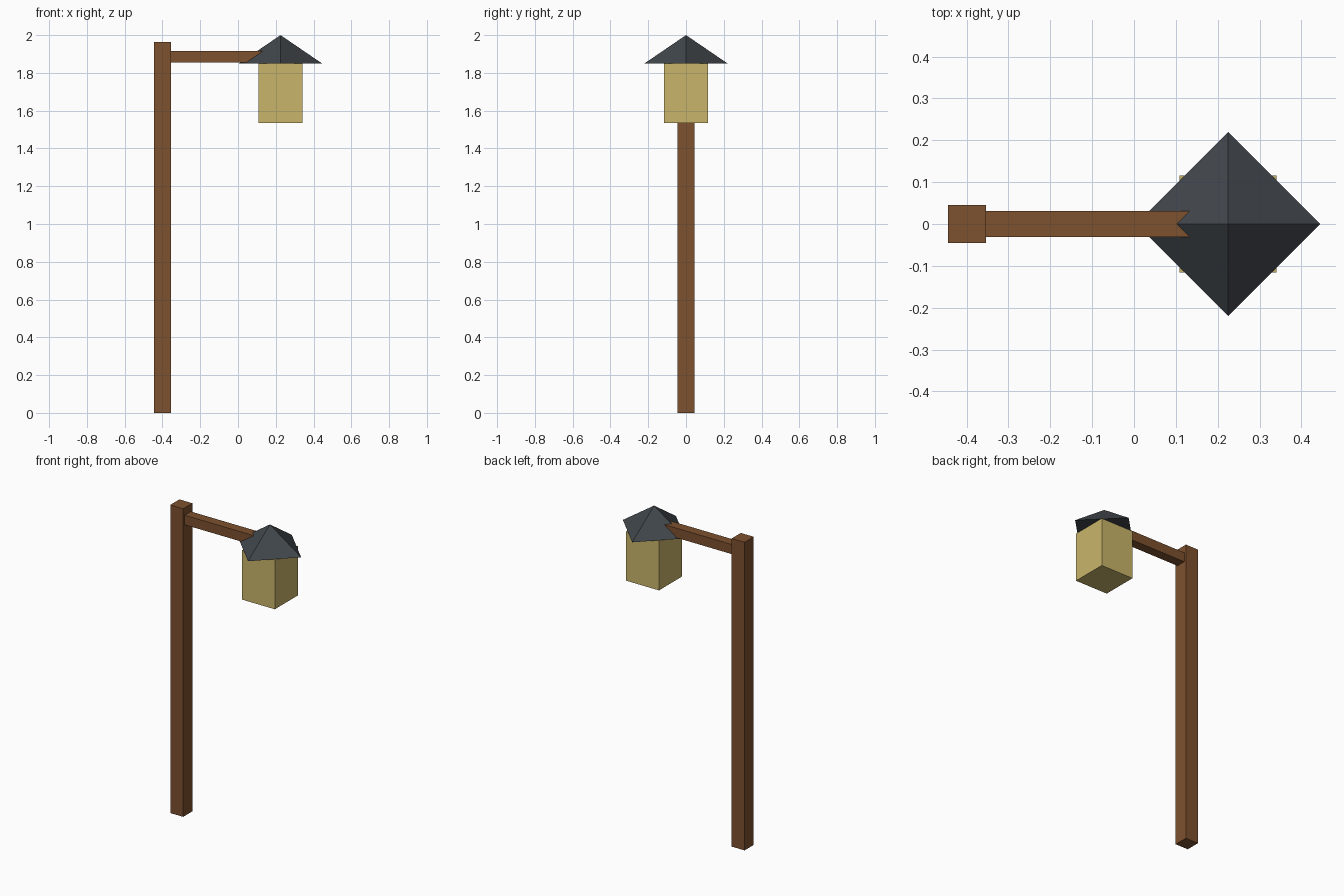
import bpy
import math

if "Cube" in bpy.data.objects:
    bpy.data.objects.remove(bpy.data.objects["Cube"])


def material(name, rgb):
    m = bpy.data.materials.new(name)
    m.diffuse_color = (*rgb, 1.0)
    m.use_nodes = True
    m.node_tree.nodes["Principled BSDF"].inputs["Base Color"].default_value = m.diffuse_color
    return m


wood = material("brown wood", (0.205, 0.082, 0.028))
glow = material("pale yellow lantern", (0.59, 0.46, 0.145))
slate = material("dark slate", (0.052, 0.061, 0.071))


def box(name, lo, hi, mat):
    centre = [(a + b) / 2 for a, b in zip(lo, hi)]
    bpy.ops.mesh.primitive_cube_add(size=1, location=centre)
    ob = bpy.context.object
    ob.name = name
    ob.scale = [b - a for a, b in zip(lo, hi)]
    bpy.ops.object.transform_apply(location=False, rotation=False, scale=True)
    ob.data.materials.append(mat)
    return ob


# Upright post and the arm that runs into the lantern roof
box("post", (-0.445, -0.046, 0), (-0.354, 0.046, 1.963), wood)
box("arm", (-0.36, -0.031, 1.855), (0.225, 0.031, 1.916), wood)

# Lantern body
box("lantern", (0.109, -0.116, 1.535), (0.341, 0.116, 1.849), glow)

# Four-sided roof with its corners on the x and y axes
bpy.ops.mesh.primitive_cone_add(vertices=4, radius1=0.22, radius2=0, depth=0.15,
                                location=(0.225, 0, 1.925))
roof = bpy.context.object
roof.name = "roof"
roof.data.materials.append(slate)
